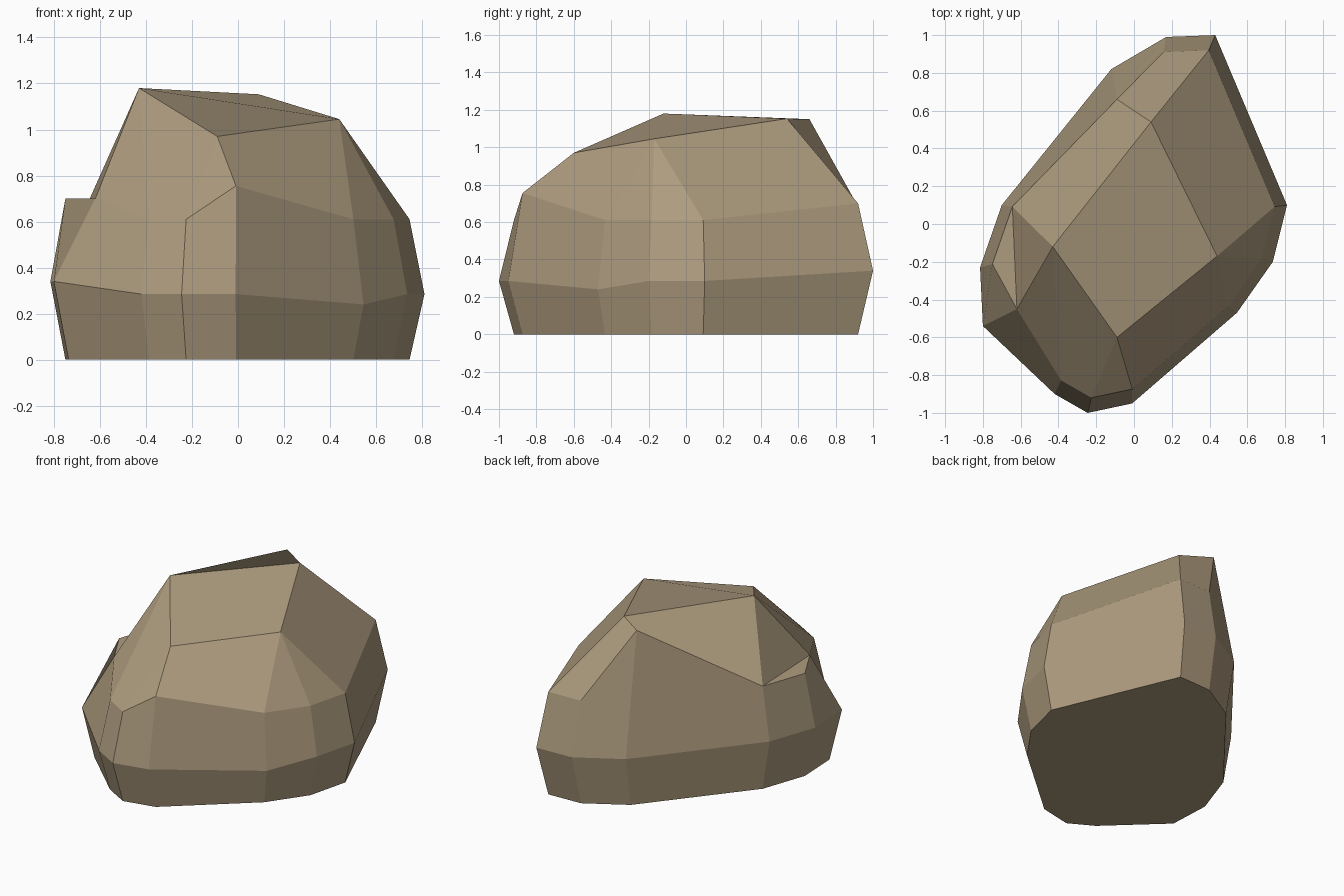
import bpy

cube = bpy.data.objects.get("Cube")
if cube:
    bpy.data.objects.remove(cube, do_unlink=True)

# Widest girdle of the boulder, clockwise from the back
girdle = [(.17, .99, .34), (.43, 1, .34), (.81, .1, .285), (.735, -.2, .285),
          (.545, -.47, .24), (-.01, -.95, .285), (-.245, -1, .285), (-.42, -.9, .285),
          (-.8, -.54, .34), (-.815, -.23, .34), (-.7, .1, .34), (-.12, .82, .34)]
count = len(girdle)
taper = .92

# Base and shoulder rings taper in from the girdle
base = [(x * taper, y * taper, 0) for x, y, z in girdle]
heights = [.7, .7, .61, .61, .61, .755, .61, .61, .7, .7, .7, 0]
shoulder = [(x * taper, y * taper, h) for (x, y, z), h in zip(girdle, heights)]
shoulder[8] = (-.62, -.45, .7)
shoulder[11] = (-.09, .66, 1.15)

# Four corners of the sloping top
crown = [(-.43, -.12, 1.18), (-.09, -.6, .97), (.44, -.17, 1.045), (.09, .54, 1.153)]
verts = base + girdle + shoulder + crown

# Side bands and underside
faces = [tuple(reversed(range(count)))[::-1]]
for ring in (0, count):
    for i in range(count):
        j = (i + 1) % count
        faces.append((ring + i, ring + count + i, ring + count + j, ring + j))

# Upper facets, named by crown corner and shoulder index
s = [2 * count + i for i in range(count)]
peak, front, side, back = range(3 * count, 3 * count + 4)
faces += [(peak, front, side, back),
          (peak, back, s[11], s[10]), (back, s[1], s[0], s[11]),
          (back, side, s[2], s[1]), (side, s[3], s[2]), (side, s[4], s[3]),
          (side, front, s[5], s[4]), (front, s[6], s[5]),
          (front, peak, s[7], s[6]), (peak, s[8], s[7]),
          (peak, s[10], s[8]), (s[10], s[9], s[8])]

mesh = bpy.data.meshes.new("boulder")
mesh.from_pydata(verts, [], faces)
boulder = bpy.data.objects.new("boulder", mesh)
bpy.context.collection.objects.link(boulder)

# Make all facets face outward
import bmesh
bm = bmesh.new()
bm.from_mesh(mesh)
bmesh.ops.recalc_face_normals(bm, faces=bm.faces)
bm.to_mesh(mesh)
bm.free()

# Sandy stone colour
stone = bpy.data.materials.new("sandy_stone")
stone.use_nodes = True
colour = (.42, .33, .21, 1)
stone.diffuse_color = colour
bsdf = stone.node_tree.nodes["Principled BSDF"]
bsdf.inputs["Base Color"].default_value = colour
bsdf.inputs["Roughness"].default_value = .9
mesh.materials.append(stone)
